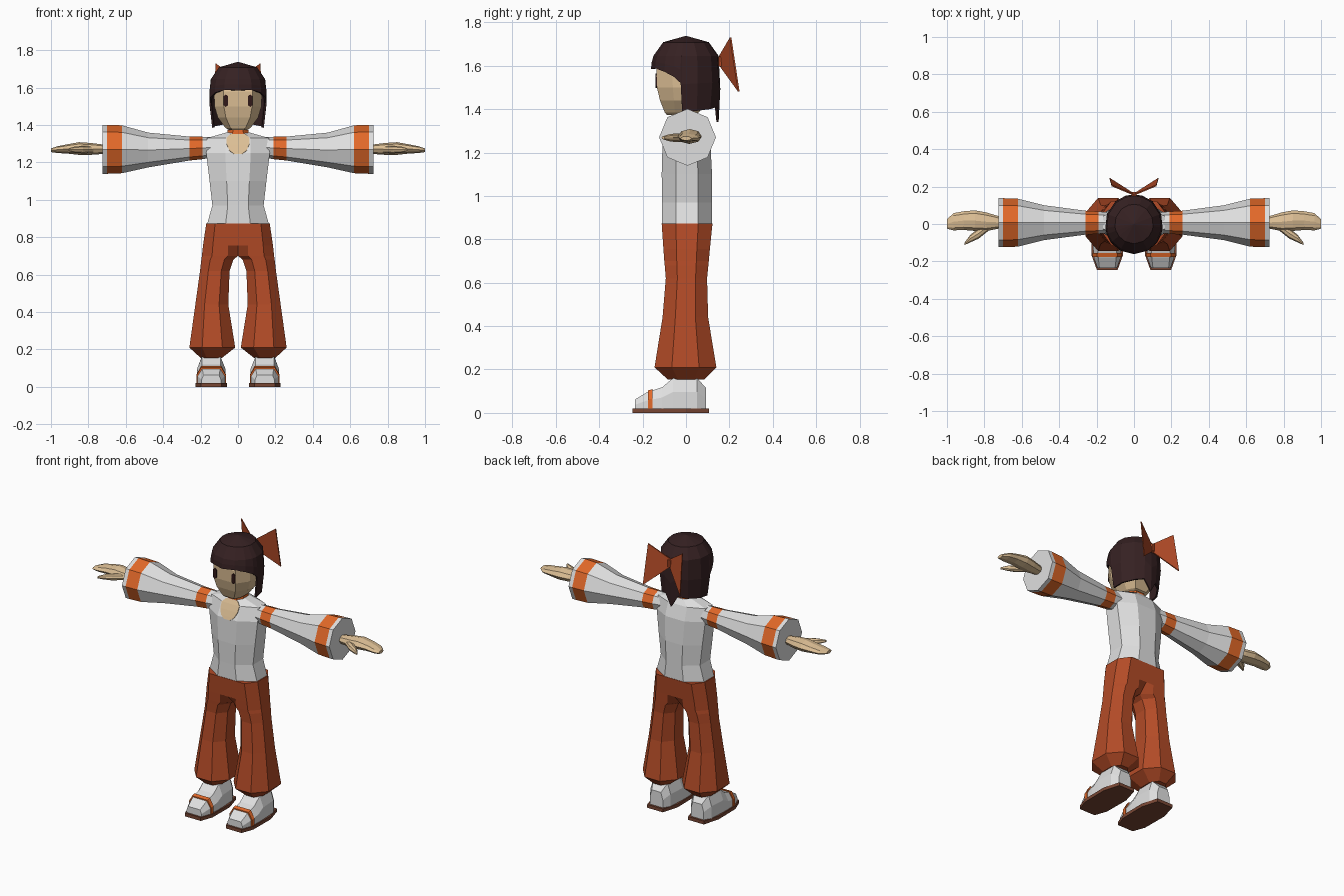
import bpy, bmesh, math

if "Cube" in bpy.data.objects:
    bpy.data.objects.remove(bpy.data.objects["Cube"])


def mat(name, rgb):
    m = bpy.data.materials.new(name)
    m.diffuse_color = (*rgb, 1)
    m.use_nodes = True
    m.node_tree.nodes["Principled BSDF"].inputs["Base Color"].default_value = m.diffuse_color
    return m


WHITE = mat("white_cloth", (0.74, 0.74, 0.74))
RUST = mat("rust_cloth", (0.45, 0.07, 0.02))
ORANGE = mat("orange_trim", (0.76, 0.14, 0.022))
SKIN = mat("skin", (0.72, 0.52, 0.30))
HAIR = mat("dark_hair", (0.036, 0.015, 0.016))
SOLE = mat("brown_sole", (0.19, 0.062, 0.034))
EYE = mat("dark_eye", (0.03, 0.009, 0.009))


def finish(name, bm, mats, mirror=False, thick=0):
    """Optionally mirror across x, clean up and make a flat shaded object."""
    if mirror:
        geo = bm.verts[:] + bm.edges[:] + bm.faces[:]
        dup = bmesh.ops.duplicate(bm, geom=geo)["geom"]
        for v in dup:
            if isinstance(v, bmesh.types.BMVert):
                v.co.x *= -1
    bmesh.ops.remove_doubles(bm, verts=bm.verts, dist=1e-5)
    bmesh.ops.recalc_face_normals(bm, faces=bm.faces)
    me = bpy.data.meshes.new(name)
    bm.to_mesh(me)
    bm.free()
    for m in mats:
        me.materials.append(m)
    ob = bpy.data.objects.new(name, me)
    bpy.context.collection.objects.link(ob)
    if thick:
        s = ob.modifiers.new("thickness", "SOLIDIFY")
        s.thickness = thick
        s.offset = -1
    return ob


def loft(name, rings, mats, mirror=False, seg=None, cut_mid=False):
    """Join rings with quads; seg gives the material slot of each band."""
    bm = bmesh.new()
    vs = [[bm.verts.new(p) for p in r] for r in rings]
    n = len(rings[0])
    for k in range(len(vs) - 1):
        for i in range(n):
            j = (i + 1) % n
            f = bm.faces.new((vs[k][i], vs[k][j], vs[k + 1][j], vs[k + 1][i]))
            f.material_index = seg[k] if seg else 0
    bm.faces.new(vs[0])
    bm.faces.new(vs[-1])
    if cut_mid:
        inner = [f for f in bm.faces if all(abs(v.co.x) < 1e-5 for v in f.verts)]
        bmesh.ops.delete(bm, geom=inner, context="FACES")
    return finish(name, bm, mats, mirror)


def oct_z(z, x0, x1, y0, y1, cx=0.25, cy=0.28, ci=None):
    """Chamfered rectangle at height z; ci is the chamfer of the x0 side."""
    ci = cy if ci is None else ci
    w, d = x1 - x0, y1 - y0
    a, b, c, e = cx * w, cx * w, ci * d, cy * d
    return [(x0 + a, y0, z), (x1 - b, y0, z), (x1, y0 + e, z), (x1, y1 - e, z),
            (x1 - b, y1, z), (x0 + a, y1, z), (x0, y1 - c, z), (x0, y0 + c, z)]


def ring_x(x, cy, cz, ry, rz):
    return [(x, cy + ry * math.cos(i * math.pi / 4), cz + rz * math.sin(i * math.pi / 4))
            for i in range(8)]


# Shirt body
loft("shirt", [oct_z(z, -h, h, a, b, 0.3) for z, h, a, b in [
    (0.86, 0.168, -0.11, 0.12), (0.97, 0.137, -0.11, 0.12), (1.10, 0.152, -0.112, 0.12),
    (1.25, 0.17, -0.108, 0.112), (1.33, 0.165, -0.07, 0.085), (1.36, 0.06, -0.05, 0.06)]], [WHITE])

# Bare skin patch at the neckline
bm = bmesh.new()
rows = [(1.245, 0.02, -0.113), (1.262, 0.045, -0.106), (1.295, 0.06, -0.0915),
        (1.33, 0.062, -0.074), (1.352, 0.04, -0.06)]
pts = [(bm.verts.new((-w, y, z)), bm.verts.new((w, y, z))) for z, w, y in rows]
for a, b in zip(pts, pts[1:]):
    bm.faces.new((a[0], a[1], b[1], b[0]))
finish("neckline_patch", bm, [SKIN], thick=0.004)

# Neck and collar
loft("neck", [oct_z(z, -0.045, 0.045, -0.045, 0.045) for z in (1.33, 1.42)], [SKIN])
loft("collar", [oct_z(z, -r, r, -r, r) for z, r in
                [(1.335, 0.06), (1.352, 0.057), (1.374, 0.055)]], [WHITE, ORANGE], seg=[0, 1])

# Wide sleeves with trim bands
loft("sleeves", [ring_x(x, 0.007, z, r, r) for x, z, r in [
    (0.14, 1.28, 0.055), (0.19, 1.277, 0.06), (0.26, 1.274, 0.064), (0.48, 1.266, 0.093),
    (0.62, 1.27, 0.128), (0.70, 1.27, 0.131), (0.725, 1.27, 0.131)]],
    [WHITE, ORANGE], mirror=True, seg=[0, 1, 0, 0, 1, 0])

# Hands with thumbs
loft("hands", [ring_x(x, y, z, ry, rz) for x, y, z, ry, rz in [
    (0.71, 0.008, 1.27, 0.03, 0.024), (0.79, 0.012, 1.272, 0.05, 0.032),
    (0.85, 0.018, 1.274, 0.055, 0.034), (0.91, 0.018, 1.272, 0.05, 0.025),
    (0.965, 0.012, 1.268, 0.046, 0.018), (1.0, 0.0, 1.265, 0.025, 0.01)]], [SKIN], mirror=True)
loft("thumbs", [ring_x(x, y, 1.268, ry, rz) for x, y, ry, rz in [
    (0.77, -0.005, 0.025, 0.018), (0.83, -0.05, 0.028, 0.02),
    (0.875, -0.078, 0.02, 0.016), (0.905, -0.105, 0.007, 0.007)]], [SKIN], mirror=True)

# Trousers: half a hip and one leg, mirrored
loft("trousers", [oct_z(z, x0, x1, a, b, 0.28, 0.28, ci) for z, x0, x1, a, b, ci in [
    (0.155, 0.085, 0.20, -0.085, 0.085, 0.28), (0.21, 0.015, 0.26, -0.145, 0.14, 0.28),
    (0.44, 0.052, 0.228, -0.108, 0.102, 0.28), (0.62, 0.045, 0.203, -0.093, 0.097, 0.28),
    (0.68, 0.025, 0.196, -0.098, 0.103, 0.3), (0.70, 0.0, 0.193, -0.10, 0.105, 0.25),
    (0.755, 0.0, 0.187, -0.104, 0.11, 0), (0.872, 0.0, 0.17, -0.112, 0.122, 0)]],
    [RUST], mirror=True, cut_mid=True)


# Shoes: cross-sections from toe to heel
def shoe_ring(y, w, top, h, grow=0.0, cx=0.143):
    w, top, h = w + grow, top + grow, h + grow
    return [(cx - w, y, 0.015), (cx + w, y, 0.015), (cx + w, y, h * 0.6), (cx + top, y, h),
            (cx - top, y, h), (cx - w, y, h * 0.6)]


loft("shoes", [shoe_ring(*s) for s in [
    (-0.235, 0.052, 0.042, 0.062), (-0.18, 0.072, 0.048, 0.095), (-0.11, 0.077, 0.05, 0.118),
    (-0.06, 0.076, 0.05, 0.16), (0.05, 0.07, 0.05, 0.162), (0.092, 0.045, 0.032, 0.115)]],
    [WHITE], mirror=True)
loft("shoe_straps", [shoe_ring(-0.176, 0.072, 0.048, 0.097, 0.006),
                     shoe_ring(-0.154, 0.073, 0.049, 0.104, 0.006)], [ORANGE], mirror=True)
outline = [(-0.055, -0.247), (0.055, -0.247), (0.083, -0.17), (0.085, 0.0),
           (0.055, 0.105), (-0.055, 0.105), (-0.085, 0.0), (-0.083, -0.17)]
loft("soles", [[(0.143 + x, y, z) for x, y in outline] for z in (0.0, 0.021)], [SOLE], mirror=True)

# Head
loft("head", [oct_z(z, -h, h, a, b, 0.2, 0.3) for z, h, a, b in [
    (1.373, 0.05, -0.088, 0.03), (1.385, 0.068, -0.098, 0.06), (1.44, 0.108, -0.12, 0.095),
    (1.50, 0.126, -0.134, 0.11), (1.58, 0.128, -0.137, 0.11), (1.63, 0.115, -0.115, 0.11),
    (1.68, 0.075, -0.075, 0.08)]], [SKIN])

# Eyes: thin plates on the face
eye = [(-0.012, -0.024), (0, -0.033), (0.012, -0.024), (0.012, 0.024), (0, 0.033), (-0.012, 0.024)]
loft("eyes", [[(0.065 + x, y, 1.53 + z) for x, z in eye] for y in (-0.134, -0.1415)],
     [EYE], mirror=True)

# Hair: a cap whose hem height and flare change with the angle from the front
half = [(0, 1.585, 1.04), (28, 1.588, 1.04), (52, 1.572, 1.04), (70, 1.548, 1.03),
        (81, 1.52, 1.02), (83, 1.385, 0.92), (110, 1.392, 0.93), (140, 1.40, 0.94),
        (163, 1.41, 0.96), (180, 1.34, 0.97)]
cols = half + [(360 - a, h, r) for a, h, r in half[-2:0:-1]]
bm = bmesh.new()
crown = bm.verts.new((0, 0, 1.738))
grid = []
for a, hem, flare in cols:
    t = math.radians(a)
    prof = [(0.68, 1.708), (0.97, 1.645), (1.02, 1.645 + (hem - 1.645) * 0.5), (flare, hem)]
    grid.append([bm.verts.new((0.151 * r * math.sin(t), -0.155 * r * math.cos(t), z))
                 for r, z in prof])
for a, b in zip(grid, grid[1:] + grid[:1]):
    bm.faces.new((crown, a[0], b[0]))
    for k in range(3):
        bm.faces.new((a[k], a[k + 1], b[k + 1], b[k]))
finish("hair", bm, [HAIR], thick=0.01)

# Hair bow: two flaring wings and a knot
wing = [(0.0, 0.155, 1.645), (0.12, 0.205, 1.73), (0.13, 0.243, 1.48), (0.0, 0.16, 1.595)]
loft("bow_wings", [[(x, y + d, z) for x, y, z in wing] for d in (-0.003, 0.004)],
     [RUST], mirror=True)
loft("bow_knot", [oct_z(z, -0.014, 0.014, 0.145, 0.172) for z in (1.597, 1.643)], [RUST])
